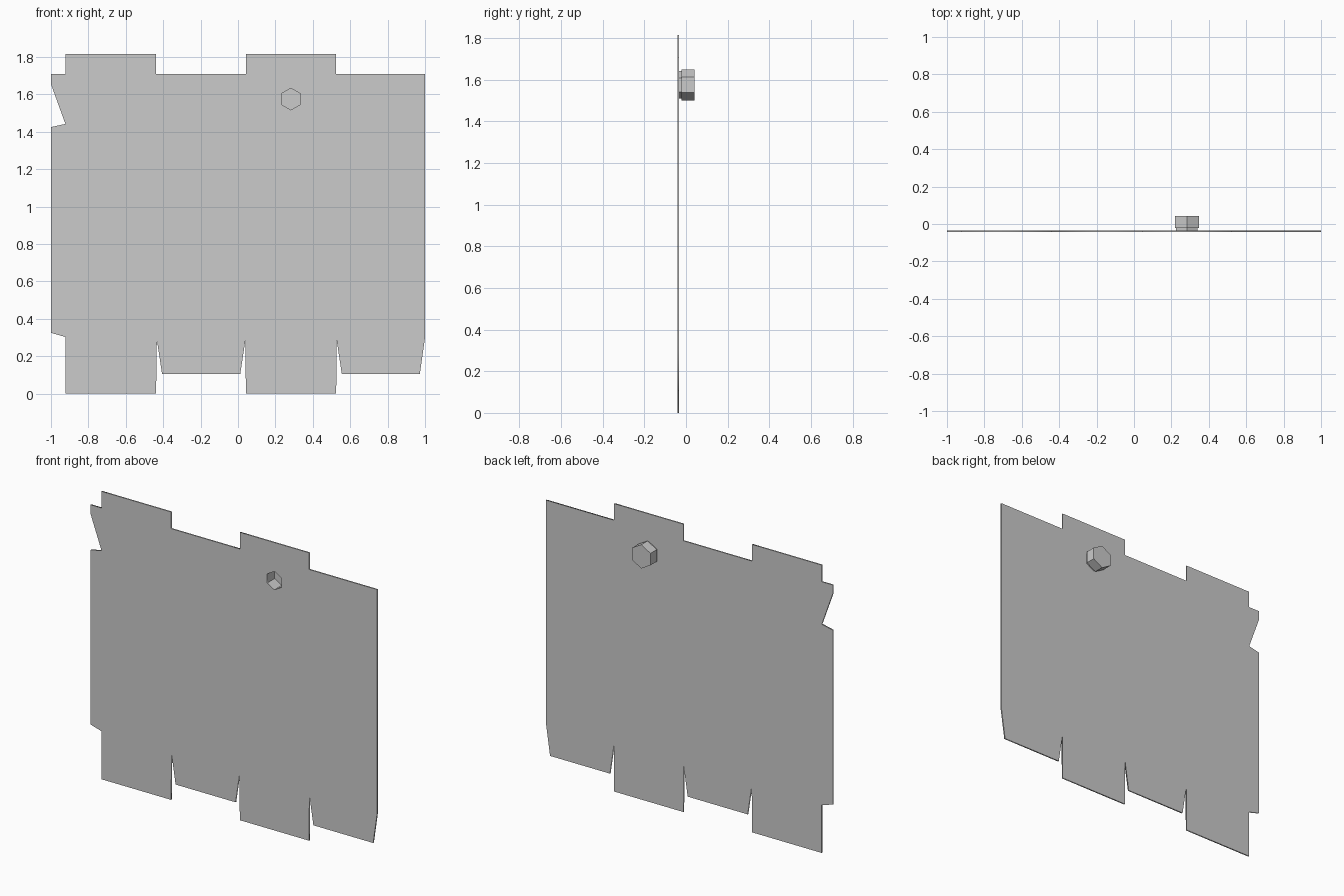
import bpy, bmesh
from math import sin, cos, pi

if "Cube" in bpy.data.objects:
    bpy.data.objects.remove(bpy.data.objects["Cube"])

CX, CZ = 0.283, 1.575          # hexagonal socket centre
Y0, Y1 = -0.042, -0.034        # sheet front and back


def hexagon(r):
    return [(CX + r * sin(k * pi / 3), CZ + r * cos(k * pi / 3)) for k in range(6)]


# Flat sheet: notched outline with a hexagonal hole
outline = [
    (-1, 1.71), (-.923, 1.71), (-.923, 1.815), (-.438, 1.815), (-.438, 1.71),
    (.042, 1.71), (.042, 1.815), (.525, 1.815), (.525, 1.71), (1, 1.71),
    (1, .30), (.972, .105), (.555, .105), (.527, .29), (.525, 0), (.042, 0),
    (.04, .29), (.012, .105), (-.406, .105), (-.434, .29), (-.438, 0),
    (-.923, 0), (-.923, .303), (-1, .325), (-1, 1.425), (-.923, 1.442), (-1, 1.655)]
curve = bpy.data.curves.new("sheet_outline", 'CURVE')
curve.dimensions = '2D'
curve.fill_mode = 'BOTH'
curve.extrude = (Y1 - Y0) / 2
for pts in (outline, hexagon(.058)):
    s = curve.splines.new('POLY')
    s.points.add(len(pts) - 1)
    for p, (x, z) in zip(s.points, pts):
        p.co = (x, z, 0, 1)
    s.use_cyclic_u = True
sheet = bpy.data.objects.new("notched_sheet", curve)
bpy.context.collection.objects.link(sheet)
sheet.rotation_euler.x = pi / 2
sheet.location.y = (Y0 + Y1) / 2
bpy.context.view_layer.objects.active = sheet
sheet.select_set(True)
bpy.ops.object.convert(target='MESH')

# Hollow hexagonal cap behind the sheet: neck, wider head, open to the front
profile = [(.058, Y1), (.066, Y1), (.066, -.021), (.075, -.021), (.075, .042)]
bm = bmesh.new()
rings = [[bm.verts.new((x, y, z)) for x, z in hexagon(r)]
         for r, y in [(.058, .032)] + profile]
for a, b in zip(rings, rings[1:]):
    for i in range(6):
        j = (i + 1) % 6
        bm.faces.new((a[i], a[j], b[j], b[i]))
bm.faces.new(rings[0])
bm.faces.new(rings[-1])
bmesh.ops.recalc_face_normals(bm, faces=bm.faces)
mesh = bpy.data.meshes.new("hex_cap")
bm.to_mesh(mesh)
bm.free()
bpy.context.collection.objects.link(bpy.data.objects.new("hex_cap", mesh))
